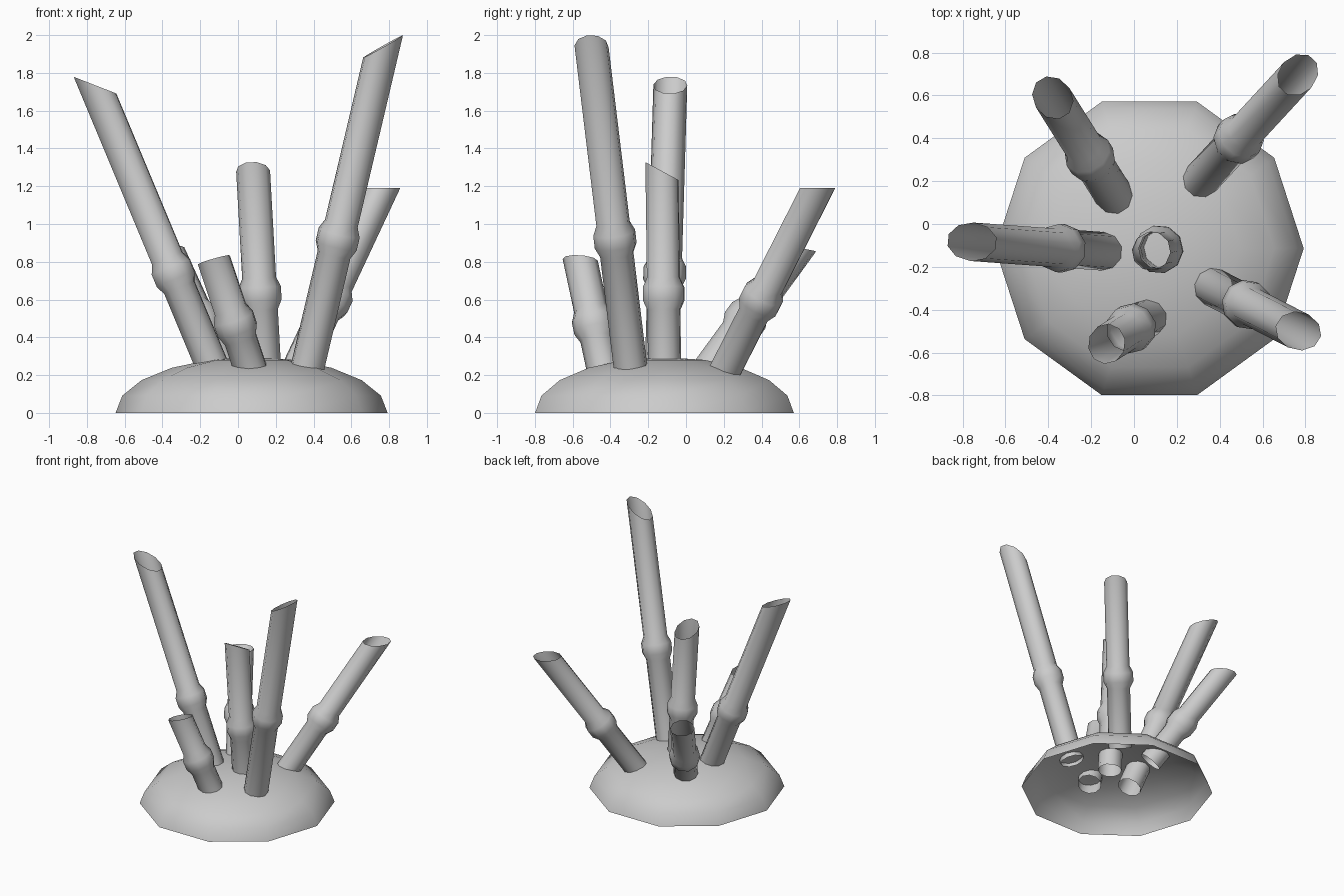
import bpy, bmesh, math
from mathutils import Vector

if "Cube" in bpy.data.objects:
    bpy.data.objects.remove(bpy.data.objects["Cube"])

SIDES = 10


def skin(name, rings, cap_point=None):
    """Open surface through successive rings of points, optionally closed by a fan."""
    bm = bmesh.new()
    rows = [[bm.verts.new(p) for p in ring] for ring in rings]
    for a, b in zip(rows, rows[1:]):
        for i in range(SIDES):
            j = (i + 1) % SIDES
            bm.faces.new((a[i], a[j], b[j], b[i]))
    if cap_point:
        tip = bm.verts.new(cap_point)
        for i in range(SIDES):
            bm.faces.new((rows[-1][i], rows[-1][(i + 1) % SIDES], tip))
    mesh = bpy.data.meshes.new(name)
    bm.to_mesh(mesh)
    bm.free()
    ob = bpy.data.objects.new(name, mesh)
    bpy.context.collection.objects.link(ob)
    bpy.ops.object.select_all(action='DESELECT')
    ob.select_set(True)
    bpy.context.view_layer.objects.active = ob
    bpy.ops.object.shade_smooth_by_angle(angle=math.radians(40))
    return ob


# Mound: open-bottomed flattened half sphere
CX, CY, R, H = 0.072, -0.114, 0.72, 0.295
rings = []
for k in range(5):
    t = math.radians(18 * k)
    rings.append([(CX + R * math.cos(t) * math.cos(a), CY + R * math.cos(t) * math.sin(a), H * math.sin(t))
                  for a in (math.tau * i / SIDES for i in range(SIDES))])
skin("mound", rings, (CX, CY, H))


# Stalk: hollow tube with a raised joint and a slanted cut at the top
def stalk(name, low, top, z_bottom, z_joint, gx, gy, r=0.09):
    low, top = Vector(low), Vector(top)
    axis = (top - low).normalized()
    q = axis.to_track_quat('Z', 'Y')
    at_z = lambda z: low + axis * ((z - low.z) / axis.z)
    circle = lambda c, rad: [c + q @ Vector((rad * math.cos(a), rad * math.sin(a), 0))
                             for a in (math.tau * i / SIDES for i in range(SIDES))]
    joint = at_z(z_joint)
    rings = [circle(at_z(z_bottom), r)]
    for d, rad in ((-0.085, r), (-0.035, 0.113), (0.035, 0.113), (0.085, r)):
        rings.append(circle(joint + axis * d, rad))
    n = Vector((-gx, -gy, 1))
    rings.append([p + axis * ((top - p).dot(n) / axis.dot(n)) for p in circle(top, r)])
    skin(name, rings)


# name, point on axis near mound, top centre, bottom z, joint z, cut slope in x and y
for args in (
    ("stalk_front_right", (0.37, -0.295, 0.25), (0.768, -0.50, 1.94), 0.22, 0.92, 0.57, 0.05),
    ("stalk_back_right", (0.32, 0.215, 0.24), (0.765, 0.697, 1.19), 0.16, 0.60, 0.0, 0.0, 0.087),
    ("stalk_back_left", (-0.11, 0.16, 0.28), (-0.38, 0.59, 0.87), 0.20, 0.49, 0.05, -0.15),
    ("stalk_left", (-0.15, -0.127, 0.28), (-0.757, -0.083, 1.735), 0.08, 0.74, -0.39, 0.0),
    ("stalk_front", (0.06, -0.44, 0.25), (-0.128, -0.56, 0.81), 0.18, 0.47, 0.29, -0.08),
    ("stalk_centre", (0.135, -0.114, 0.30), (0.08, -0.127, 1.28), 0.14, 0.63, 0.0, -0.54),
):
    stalk(*args)
